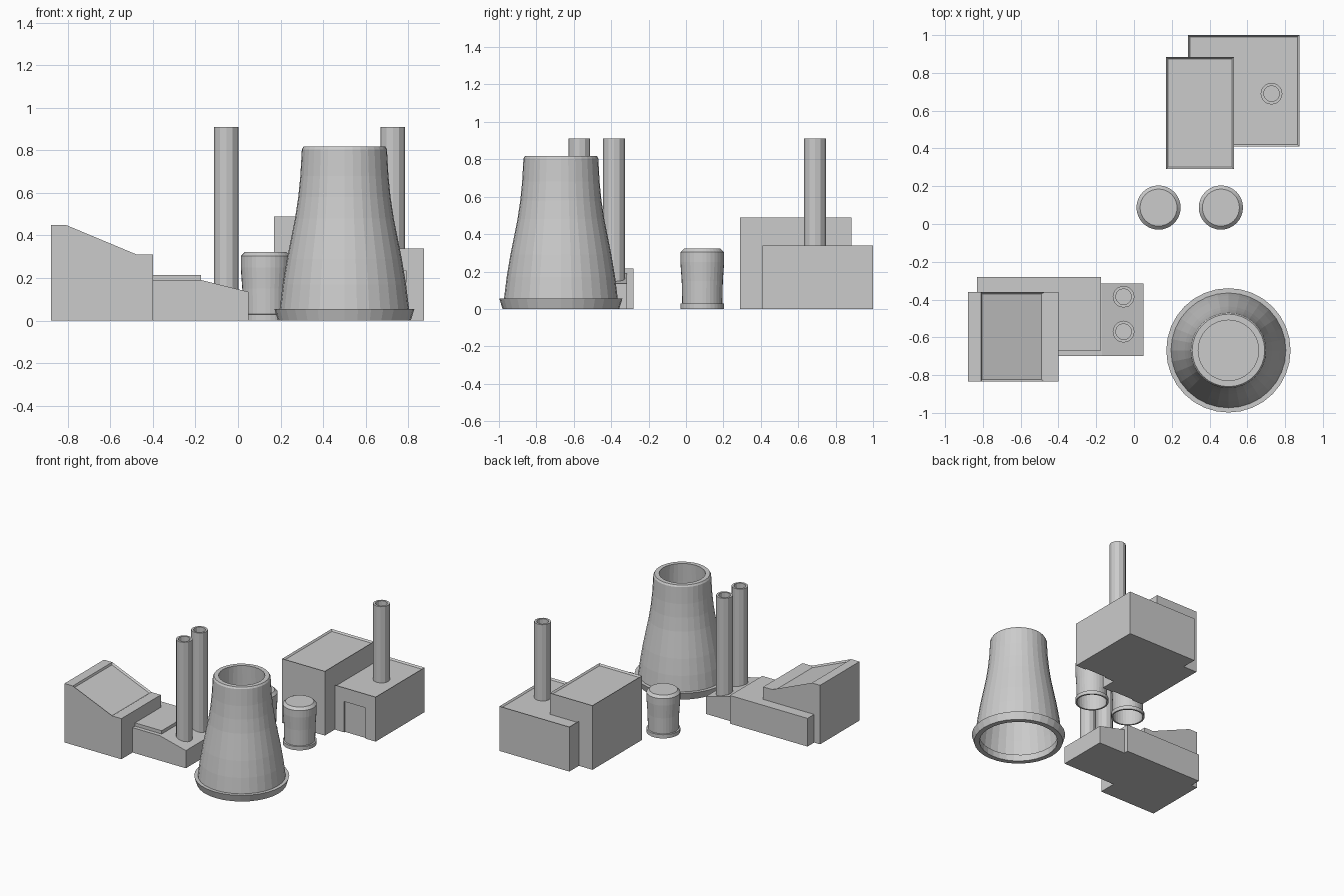
import bpy, bmesh, math
from mathutils import Vector

if "Cube" in bpy.data.objects:
    bpy.data.objects.remove(bpy.data.objects["Cube"])


def finish(bm, name, loc=(0, 0, 0)):
    bmesh.ops.recalc_face_normals(bm, faces=bm.faces)
    me = bpy.data.meshes.new(name)
    bm.to_mesh(me)
    bm.free()
    ob = bpy.data.objects.new(name, me)
    ob.location = loc
    bpy.context.collection.objects.link(ob)
    return ob


def extruded(name, profile, y0, y1, recess=None, rim=0.015, depth=0.012):
    """Extrude an x-z profile along y; sink a panel in the roof face nearest x = recess."""
    bm = bmesh.new()
    base = bm.faces.new([bm.verts.new((x, y0, z)) for x, z in profile])
    ext = bmesh.ops.extrude_face_region(bm, geom=[base])
    for v in ext["geom"]:
        if isinstance(v, bmesh.types.BMVert):
            v.co.y = y1
    bmesh.ops.recalc_face_normals(bm, faces=bm.faces)
    if recess is not None:
        ups = [f for f in bm.faces if f.normal.z > 0.5]
        roof = min(ups, key=lambda f: abs(f.calc_center_median().x - recess))
        bmesh.ops.inset_region(bm, faces=[roof], thickness=rim)
        bmesh.ops.translate(bm, vec=roof.normal * -depth, verts=roof.verts)
    return finish(bm, name)


def block(name, x0, x1, y0, y1, h, recess=None):
    return extruded(name, [(x0, 0), (x1, 0), (x1, h), (x0, h)], y0, y1, recess)


def cut_door(ob, x0, x1, y, h):
    """Shallow doorway recess in a front wall."""
    cutter = extruded("door_cutter", [(x0, -0.1), (x1, -0.1), (x1, h), (x0, h)], y - 0.1, y + 0.01)
    cutter.hide_render = True
    cutter.hide_viewport = False
    mod = ob.modifiers.new("door", "BOOLEAN")
    mod.object, mod.operation, mod.solver = cutter, "DIFFERENCE", "EXACT"
    bpy.context.view_layer.objects.active = ob
    bpy.ops.object.modifier_apply(modifier=mod.name)
    bpy.data.objects.remove(cutter)


def lathe(name, profile, loc, sides):
    """Revolve an r-z profile around z."""
    bm = bmesh.new()
    vs = [bm.verts.new((r, 0, z)) for r, z in profile]
    es = [bm.edges.new(p) for p in zip(vs, vs[1:])]
    bmesh.ops.spin(bm, geom=vs + es, cent=(0, 0, 0), axis=(0, 0, 1),
                   angle=math.tau, steps=sides, use_duplicate=False)
    bmesh.ops.remove_doubles(bm, verts=bm.verts, dist=1e-4)
    return finish(bm, name, loc)


# Tall and low halls at the back, with sunken roofs and doors
tall = block("tall_hall", 0.17, 0.53, 0.29, 0.885, 0.49, recess=0.35)
cut_door(tall, 0.26, 0.44, 0.29, 0.235)
low = block("low_hall", 0.285, 0.875, 0.41, 1.0, 0.34, recess=0.58)
cut_door(low, 0.61, 0.79, 0.41, 0.235)

# Sloped-roof hall and its annexes at the left
extruded("sloped_hall", [(-0.88, 0), (-0.40, 0), (-0.40, 0.31), (-0.475, 0.31),
                         (-0.81, 0.45), (-0.88, 0.45)], -0.835, -0.36, recess=-0.64)
block("annex", -0.83, -0.175, -0.67, -0.28, 0.215)
extruded("chimney_base", [(-0.42, 0), (0.05, 0), (0.05, 0.135), (-0.17, 0.19),
                          (-0.42, 0.19)], -0.70, -0.315)

# Chimneys
pipe = lambda z: [(0.058, z), (0.058, 0.91), (0.042, 0.91), (0.042, 0.8), (0, 0.8)]
for i, (x, y, z) in enumerate([(-0.055, -0.385, 0.1), (-0.055, -0.57, 0.1), (0.728, 0.69, 0.3)]):
    lathe(f"chimney_{i + 1}", pipe(z), (x, y, 0), 12)

# Storage tanks
tank = [(0.105, 0.03), (0.105, 0), (0.117, 0), (0.117, 0.028), (0.107, 0.03),
        (0.110, 0.15), (0.117, 0.25), (0.117, 0.303), (0.098, 0.322), (0, 0.322)]
for i, x in enumerate((0.13, 0.46)):
    lathe(f"tank_{i + 1}", tank, (x, 0.087, 0), 32)

# Cooling tower with flared footing, concave shell and open mouth
tower = [(0.275, 0.05), (0.275, 0), (0.312, 0), (0.329, 0.055), (0.304, 0.055),
         (0.290, 0.17), (0.270, 0.29), (0.250, 0.39), (0.232, 0.48), (0.217, 0.58),
         (0.207, 0.68), (0.200, 0.805), (0.192, 0.818), (0.160, 0.818),
         (0.165, 0.68), (0.17, 0.5), (0, 0.5)]
lathe("cooling_tower", tower, (0.5, -0.669, 0), 32)
